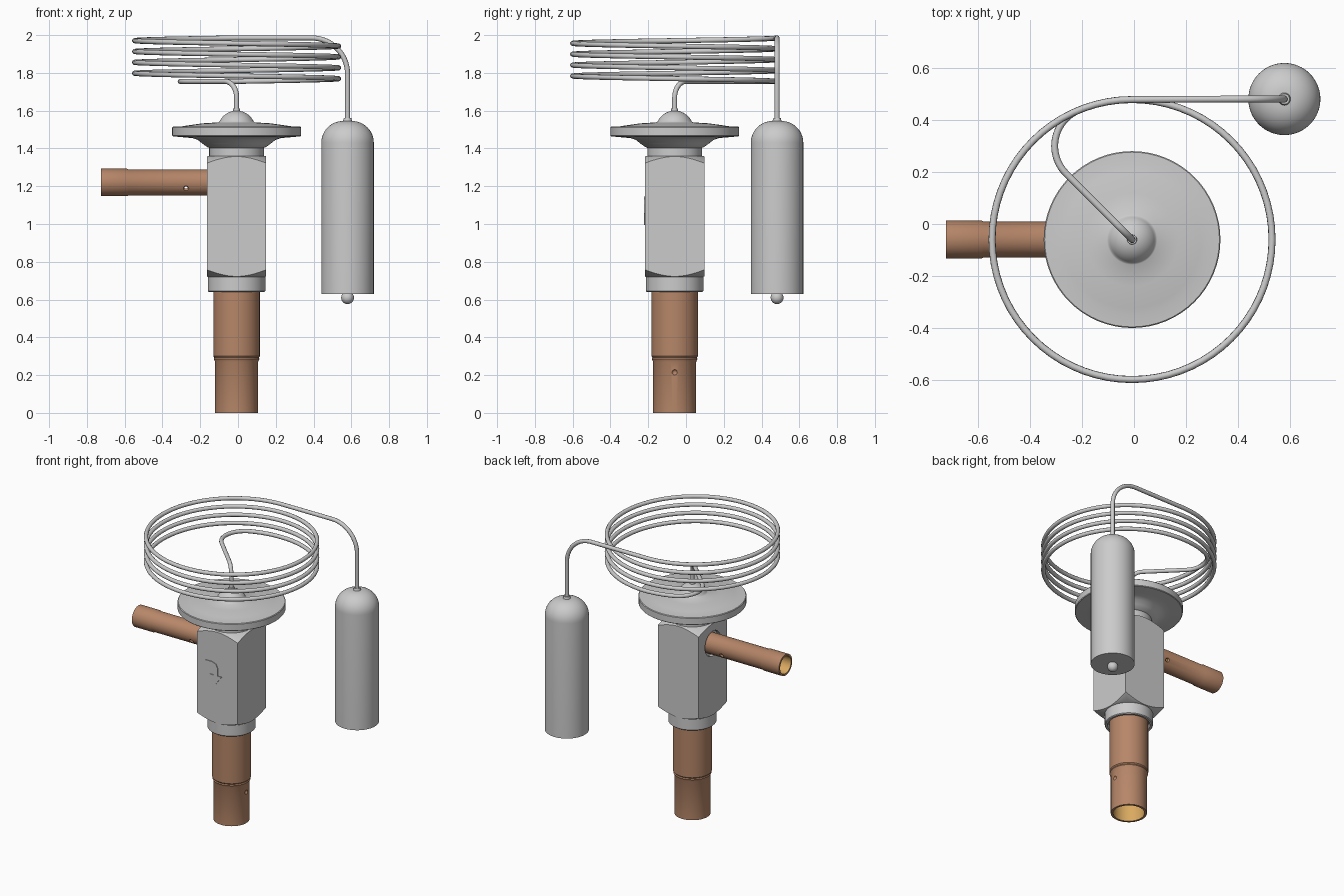
import bpy, bmesh, math
from mathutils import Vector, Matrix

if "Cube" in bpy.data.objects:
    bpy.data.objects.remove(bpy.data.objects["Cube"])

CX, CY = -0.0075, -0.06          # valve axis


def material(name, rgb):
    m = bpy.data.materials.new(name)
    m.diffuse_color = (*rgb, 1)
    m.use_nodes = True
    m.node_tree.nodes["Principled BSDF"].inputs["Base Color"].default_value = m.diffuse_color
    return m


copper = material("copper", (0.47, 0.24, 0.14))
copper_inside = material("copper_inside", (0.70, 0.40, 0.12))


def smooth(ob, angle=35):
    bpy.ops.object.select_all(action='DESELECT')
    ob.select_set(True)
    bpy.context.view_layer.objects.active = ob
    bpy.ops.object.shade_smooth_by_angle(angle=math.radians(angle))


def add_object(name, bm):
    bmesh.ops.recalc_face_normals(bm, faces=bm.faces[:])
    me = bpy.data.meshes.new(name)
    bm.to_mesh(me)
    bm.free()
    ob = bpy.data.objects.new(name, me)
    bpy.context.collection.objects.link(ob)
    return ob


def lathe(name, profile, origin=(CX, CY, 0), rot=None, segs=64, mats=(), inner_from=999):
    """Revolve (radius, height) points; faces from inner_from on use the 2nd material."""
    bm = bmesh.new()
    rings = []
    for r, h in profile:
        rings.append([bm.verts.new((r * math.cos(a), r * math.sin(a), h))
                      for a in (2 * math.pi * i / segs for i in range(segs))])
    for k in range(len(rings) - 1):
        a, b = rings[k], rings[k + 1]
        for i in range(segs):
            j = (i + 1) % segs
            f = bm.faces.new((a[i], a[j], b[j], b[i]))
            f.material_index = 1 if k >= inner_from else 0
    bmesh.ops.remove_doubles(bm, verts=bm.verts[:], dist=1e-5)
    m = Matrix.Translation(origin)
    bm.transform(m @ rot if rot else m)
    ob = add_object(name, bm)
    for mt in mats:
        ob.data.materials.append(mt)
    smooth(ob)
    return ob


def boolean(ob, cutters):
    """cutters: (object, operation) pairs, applied then removed."""
    for c, op in cutters:
        c.hide_render = True
        mod = ob.modifiers.new("cut", 'BOOLEAN')
        mod.operation, mod.object, mod.solver = op, c, 'EXACT'
    bpy.ops.object.select_all(action='DESELECT')
    ob.select_set(True)
    bpy.context.view_layer.objects.active = ob
    bpy.ops.object.convert(target='MESH')
    for c, _ in cutters:
        bpy.data.objects.remove(c)
    smooth(ob)


def ball(name, loc, r):
    bm = bmesh.new()
    bmesh.ops.create_uvsphere(bm, u_segments=24, v_segments=12, radius=r)
    bm.transform(Matrix.Translation(loc))
    ob = add_object(name, bm)
    smooth(ob)
    return ob


def arc(cr, cz, r, a0, a1, n=12):
    return [(cr + r * math.cos(math.radians(a0 + (a1 - a0) * i / n)),
             cz + r * math.sin(math.radians(a0 + (a1 - a0) * i / n))) for i in range(n + 1)]


# Square valve body with turned corner chamfers and a recess for the side pipe
SIDE = Matrix.Rotation(-math.pi / 2, 4, 'Y')     # local +z becomes -x
bm = bmesh.new()
bmesh.ops.create_cube(bm, size=1)
bm.transform(Matrix.Translation((CX, CY, 1.04)) @ Matrix.Diagonal((0.314, 0.314, 0.66, 1)))
body = add_object("valve_body", bm)
turned = lathe("body_cutter", [(0, 0.72), (0.152, 0.72), (0.232, 0.763),
                               (0.232, 1.317), (0.152, 1.36), (0, 1.36)], segs=96)
recess = lathe("recess_cutter", [(0, 0.135), (0.086, 0.135), (0.086, 0.2), (0, 0.2)],
               (CX, CY, 1.22), SIDE)
boolean(body, [(turned, 'INTERSECT'), (recess, 'DIFFERENCE')])

# Collars above and below the body
lathe("top_neck", [(0, 1.35), (0.145, 1.35), (0.145, 1.41), (0, 1.41)])
lathe("bottom_collar", [(0, 0.73), (0.152, 0.73), (0.152, 0.645), (0.147, 0.64),
                        (0.134, 0.64), (0.130, 0.665), (0, 0.665)])

# Diaphragm head with domed cap
lathe("diaphragm_head",
      [(0, 1.40), (0.135, 1.40), (0.155, 1.407), (0.18, 1.425), (0.205, 1.445), (0.235, 1.455),
       (0.27, 1.458), (0.337, 1.464), (0.341, 1.468), (0.341, 1.511), (0.337, 1.515),
       (0.29, 1.517), (0.265, 1.521), (0.18, 1.533), (0.097, 1.538)]
      + arc(0, 1.50, 0.1, 25, 90, 10))

# Arrow raised on the front face
bm = bmesh.new()
pts = [(-0.10, 1.145), (-0.045, 1.145), (-0.015, 1.133), (-0.002, 1.105), (-0.002, 1.055),
       (0.028, 1.055), (-0.017, 0.995), (-0.062, 1.055), (-0.032, 1.055), (-0.032, 1.098),
       (-0.050, 1.117), (-0.10, 1.117)]
face = bm.faces.new([bm.verts.new((x, CY - 0.162, z)) for x, z in pts])
ext = bmesh.ops.extrude_face_region(bm, geom=[face])
bmesh.ops.translate(bm, vec=(0, 0.01, 0),
                    verts=[v for v in ext['geom'] if isinstance(v, bmesh.types.BMVert)])
add_object("flow_arrow", bm)

# Copper pipes: stepped, hollow at the open end, with small stop dents
lower = lathe("outlet_pipe",
              [(0, 0.70), (0.123, 0.70), (0.123, 0.30), (0.118, 0.293), (0.121, 0.285),
               (0.114, 0.27), (0.114, 0), (0.099, 0), (0.099, 0.5), (0, 0.5)],
              mats=(copper, copper_inside), inner_from=7)
boolean(lower, [(ball("dent_cutter", (CX + 0.121, CY, 0.215), 0.016), 'DIFFERENCE')])
side = lathe("inlet_pipe",
             [(0, 0.10), (0.069, 0.10), (0.069, 0.572), (0.073, 0.58), (0.073, 0.7175),
              (0.06, 0.7175), (0.06, 0.25), (0, 0.25)],
             (CX, CY, 1.22), SIDE, mats=(copper, copper_inside), inner_from=5)
boolean(side, [(ball("dent_cutter", (-0.275, CY + s * 0.065, 1.187), 0.015), 'DIFFERENCE')
               for s in (-1, 1)])

# Sensing bulb with rounded top and sealed tip
BX, BY = 0.58, 0.482
lathe("sensing_bulb", [(0, 0.63), (0.139, 0.63)] + arc(0.024, 1.43, 0.115, 0, 90)
      + [(0.02, 1.56), (0, 1.56)], (BX, BY, 0))
ball("bulb_tip", (BX, BY, 0.61), 0.034)
lathe("cap_sleeve", [(0, 1.58), (0.02, 1.58), (0.018, 1.612), (0, 1.612)])

# Capillary tube: riser, lead-in bend, four helix turns, drop to the bulb
R, Z0, PITCH, TURNS = 0.54, 1.755, 0.0575, 4
path = []
d = Vector((-1, 1, 0)).normalized()
axis = Vector((CX, CY, 0))
path.append(axis + Vector((0, 0, 1.58)))
rb = 0.085
for h, v in arc(rb, Z0 - rb, rb, 180, 90):
    path.append(axis + d * h + Vector((0, 0, v)))
rl = 0.15                                    # bend tangent to both the riser line and the coil
join = 135 - math.degrees(math.asin(rl / (R - rl)))
lx = CX + (R - rl) * math.cos(math.radians(join))
ly = CY + (R - rl) * math.sin(math.radians(join))
path += [Vector((x, y, Z0)) for x, y in arc(lx, ly, rl, 225, join, 20)]
path += [Vector((x, y, Z0)) for x, y in arc(CX, CY, R, join, 90, 6)[1:]]
steps = 72 * TURNS
for i in range(1, steps + 1):
    a = math.pi / 2 - 2 * math.pi * TURNS * i / steps
    path.append(Vector((CX + R * math.cos(a), CY + R * math.sin(a), Z0 + PITCH * TURNS * i / steps)))
ztop, rd = Z0 + PITCH * TURNS, 0.19
path += [Vector((x, BY, z)) for x, z in arc(BX - rd, ztop - rd, rd, 90, 0, 16)]
path.append(Vector((BX, BY, 1.54)))

cu = bpy.data.curves.new("capillary_tube", 'CURVE')
cu.dimensions = '3D'
cu.bevel_depth, cu.bevel_resolution, cu.use_fill_caps = 0.0135, 3, True
sp = cu.splines.new('POLY')
sp.points.add(len(path) - 1)
for p, co in zip(sp.points, path):
    p.co = (*co, 1)
tube = bpy.data.objects.new("capillary_tube", cu)
bpy.context.collection.objects.link(tube)
bpy.ops.object.select_all(action='DESELECT')
tube.select_set(True)
bpy.context.view_layer.objects.active = tube
bpy.ops.object.convert(target='MESH')
smooth(bpy.context.view_layer.objects.active, 60)
